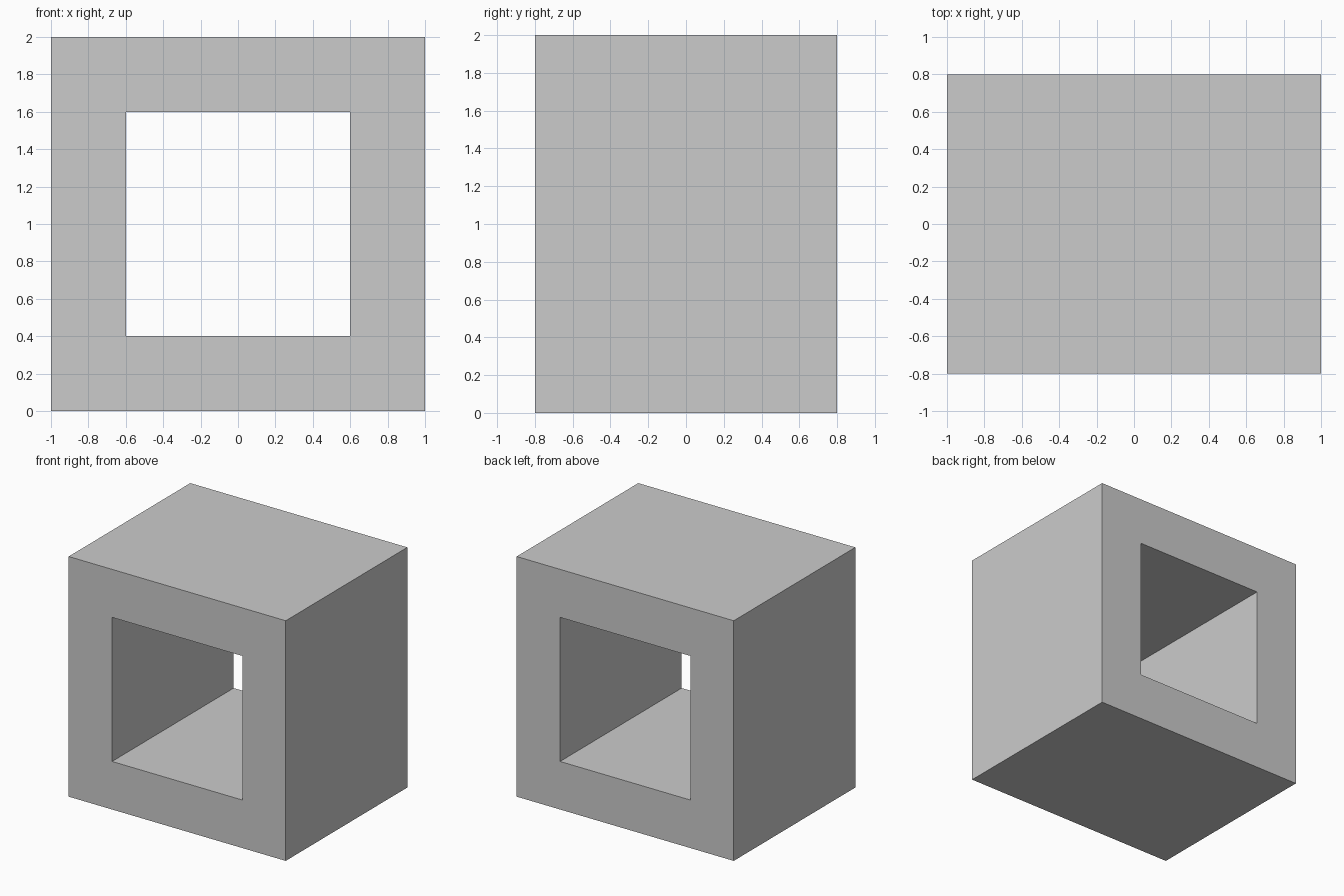
import bpy, bmesh

if "Cube" in bpy.data.objects:
    bpy.data.objects.remove(bpy.data.objects["Cube"])

DEPTH, CENTRE_Z = 1.6, 1.0
OUTER, INNER = 1.0, 0.6  # half widths of the frame and its opening

bm = bmesh.new()


def square_loop(half):
    corners = [(-1, -1), (1, -1), (1, 1), (-1, 1)]
    return [bm.verts.new((x * half, -DEPTH / 2, CENTRE_Z + z * half)) for x, z in corners]


# Front face of the frame: a square ring
outer, inner = square_loop(OUTER), square_loop(INNER)
for i in range(4):
    j = (i + 1) % 4
    bm.faces.new((outer[i], outer[j], inner[j], inner[i]))

# Extrude the ring backwards into a square tunnel, keeping the front face
ring = bmesh.ops.extrude_face_region(bm, geom=bm.faces[:], use_keep_orig=True)
back = [v for v in ring["geom"] if isinstance(v, bmesh.types.BMVert)]
bmesh.ops.translate(bm, verts=back, vec=(0, DEPTH, 0))
bmesh.ops.recalc_face_normals(bm, faces=bm.faces[:])

mesh = bpy.data.meshes.new("square_tunnel_block")
bm.to_mesh(mesh)
bm.free()
block = bpy.data.objects.new("square_tunnel_block", mesh)
bpy.context.collection.objects.link(block)
